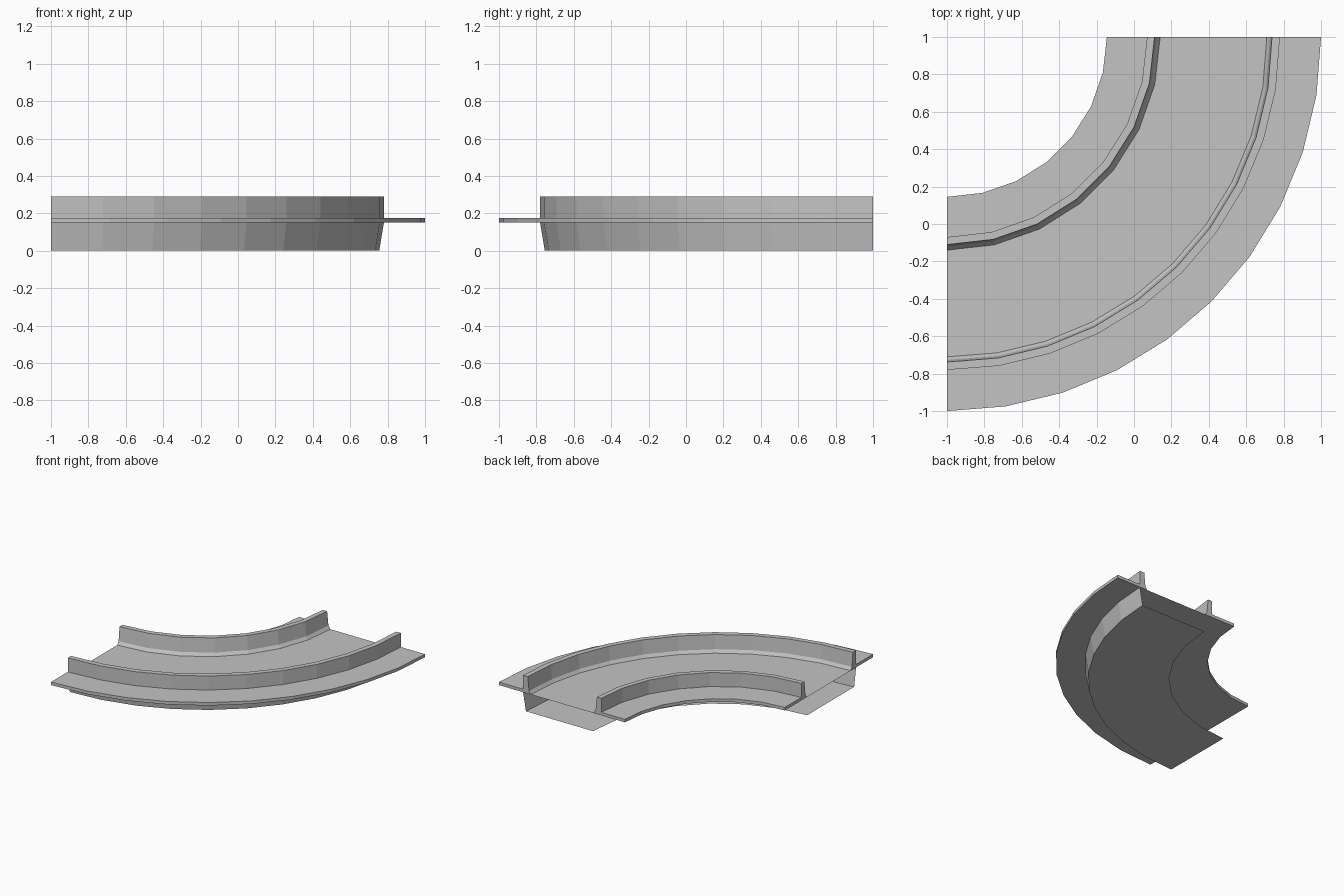
import bpy
import bmesh
from math import sin, cos, pi

if "Cube" in bpy.data.objects:
    bpy.data.objects.remove(bpy.data.objects["Cube"], do_unlink=True)

INNER_STEPS, OUTER_STEPS = 7, 10
SOFFIT, LEDGE_TOP, RAIL_TOP = 0.15, 0.175, 0.29

concrete = bpy.data.materials.new("light grey concrete")
concrete.use_nodes = True
grey = (0.55, 0.55, 0.55, 1)
concrete.diffuse_color = grey
concrete.node_tree.nodes["Principled BSDF"].inputs["Base Color"].default_value = grey


def arc(bm, radius, z, steps):
    """Quarter ring of vertices about the corner (-1, 1)."""
    angles = [pi / 2 * i / steps for i in range(steps + 1)]
    return [bm.verts.new((-1 + radius * sin(a), 1 - radius * cos(a), z)) for a in angles]


def bridge(bm, a, b):
    for i in range(len(a) - 1):
        bm.faces.new((a[i], a[i + 1], b[i + 1], b[i]))


def finish(bm, name):
    mesh = bpy.data.meshes.new(name)
    bm.to_mesh(mesh)
    bm.free()
    mesh.materials.append(concrete)
    obj = bpy.data.objects.new(name, mesh)
    bpy.context.collection.objects.link(obj)


def sweep(name, profile, steps):
    """Closed cross-section of (radius, height) swept round the bend."""
    bm = bmesh.new()
    rings = [arc(bm, r, z, steps) for r, z in profile]
    for a, b in zip(rings, rings[1:] + rings[:1]):
        bridge(bm, a, b)
    for end in (0, -1):
        bm.faces.new([ring[end] for ring in rings])
    bmesh.ops.recalc_face_normals(bm, faces=bm.faces)
    finish(bm, name)


def sheet(name, r_in, r_out, z, up):
    """Flat curved sheet with a coarser inner edge."""
    bm = bmesh.new()
    outer = arc(bm, r_out, z, OUTER_STEPS)
    inner = arc(bm, r_in, z, INNER_STEPS)
    face = bm.faces.new(outer + inner[::-1])
    face.normal_update()
    if (face.normal.z > 0) != up:
        face.normal_flip()
    bmesh.ops.triangulate(bm, faces=[face])
    finish(bm, name)


def ledge_and_rail(edge, back, crest, kink, foot):
    return [(edge, SOFFIT), (edge, LEDGE_TOP), (back, LEDGE_TOP), (back, RAIL_TOP),
            (crest, RAIL_TOP), (kink, LEDGE_TOP), (foot, SOFFIT)]


# Ledges with their barriers
sweep("inner_ledge_and_barrier", ledge_and_rail(0.855, 1.07, 1.11, 1.122, 1.14), INNER_STEPS)
sweep("outer_ledge_and_barrier", ledge_and_rail(2.0, 1.78, 1.738, 1.727, 1.71), OUTER_STEPS)

# Road deck and the bottom plate below it
sheet("road_deck", 1.14, 1.71, SOFFIT, True)
sheet("bottom_plate", 1.145, 1.755, 0, False)

# Sloping outer side wall
bm = bmesh.new()
bridge(bm, arc(bm, 1.755, 0, OUTER_STEPS), arc(bm, 1.78, SOFFIT, OUTER_STEPS))
finish(bm, "outer_side_wall")
